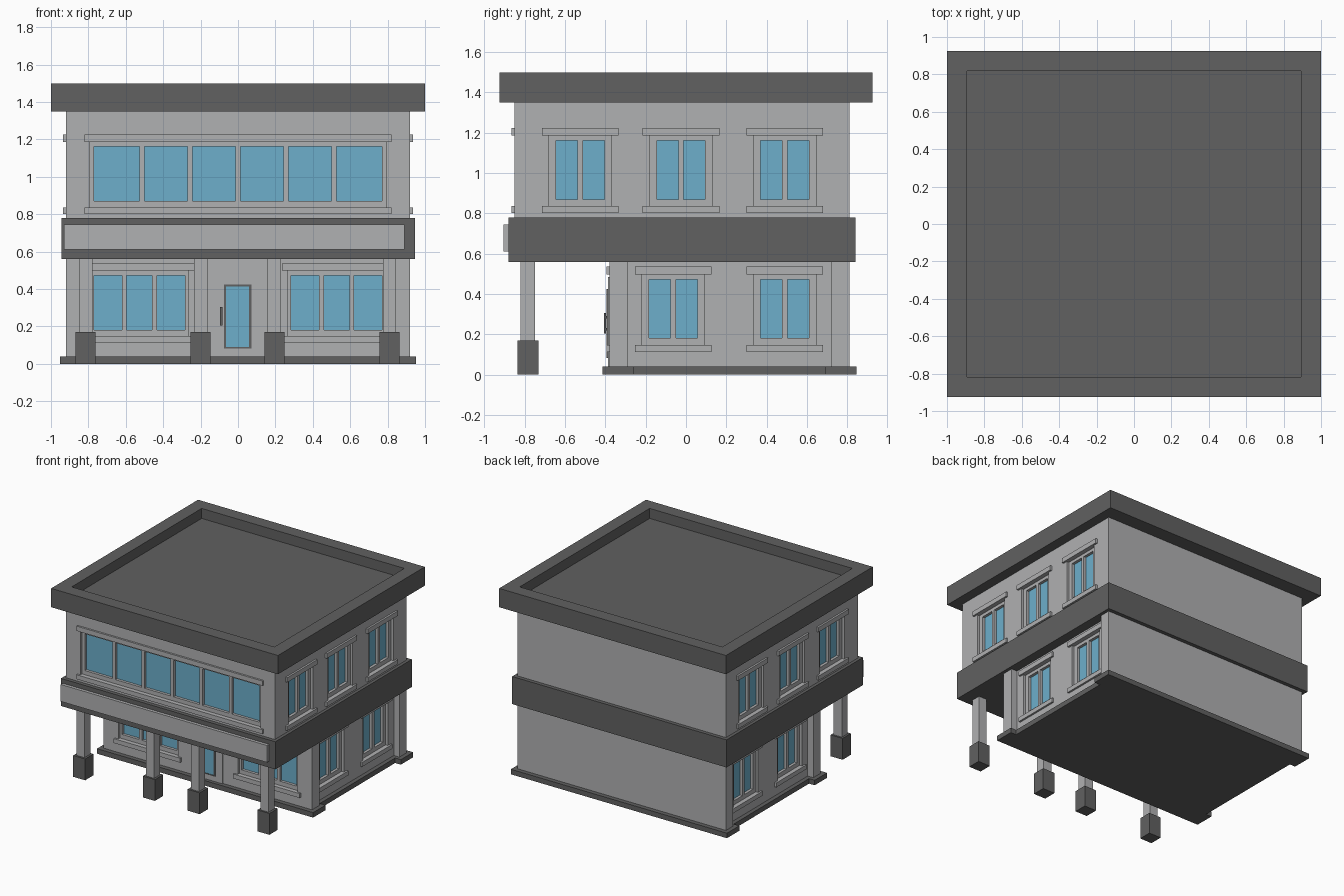
import bpy
import bmesh
from mathutils import Matrix, Vector

cube = bpy.data.objects.get("Cube")
if cube:
    bpy.data.objects.remove(cube, do_unlink=True)


def material(name, rgb):
    mat = bpy.data.materials.new(name)
    mat.use_nodes = True
    color = (*rgb, 1.0)
    mat.diffuse_color = color
    mat.node_tree.nodes["Principled BSDF"].inputs["Base Color"].default_value = color
    return mat


WALL = material("light_grey", (0.434, 0.438, 0.445))
DARK = material("dark_grey", (0.119, 0.119, 0.119))
GLASS = material("blue_glass", (0.153, 0.429, 0.597))


def finish(name, bm, mat):
    bmesh.ops.recalc_face_normals(bm, faces=bm.faces)
    mesh = bpy.data.meshes.new(name)
    bm.to_mesh(mesh)
    bm.free()
    mesh.materials.append(mat)
    obj = bpy.data.objects.new(name, mesh)
    bpy.context.collection.objects.link(obj)
    return obj


def add_box(bm, lo, hi):
    lo, hi = Vector(lo), Vector(hi)
    mat = Matrix.Translation((lo + hi) / 2) @ Matrix.Diagonal((*(hi - lo), 1))
    return bmesh.ops.create_cube(bm, size=1, matrix=mat)


def boxes(name, mat, *bounds):
    bm = bmesh.new()
    for lo, hi in bounds:
        add_box(bm, lo, hi)
    return finish(name, bm, mat)


def footprint(name, mat, x, recess, y, notch, z):
    """Extruded plan whose two sides step in between the corners."""
    half = [(x, y[0]), (x, notch[0]), (x - recess, notch[0]),
            (x - recess, notch[1]), (x, notch[1]), (x, y[1])]
    plan = half + [(-px, py) for px, py in reversed(half)]
    bm = bmesh.new()
    face = bm.faces.new([bm.verts.new((px, py, z[0])) for px, py in plan])
    ext = bmesh.ops.extrude_face_region(bm, geom=[face], use_keep_orig=True)
    verts = [v for v in ext["geom"] if isinstance(v, bmesh.types.BMVert)]
    bmesh.ops.translate(bm, verts=verts, vec=(0, 0, z[1] - z[0]))
    return finish(name, bm, mat)


def placed(face, plane, u, z, d):
    """Bounds of a box on a wall: u along it, z up, d inward from its plane."""
    if face == "front":
        return (u[0], plane + d[0], z[0]), (u[1], plane + d[1], z[1])
    s = 1 if face == "left" else -1
    xs = sorted((s * (plane - d[0]), s * (plane - d[1])))
    return (xs[0], u[0], z[0]), (xs[1], u[1], z[1])


def window(name, face, plane, centre, half, side, ledge, panes, sill, cutters):
    """Recessed window with frame, mullions, glass, lintel and sill."""
    left, right = centre - half, centre + half
    outer = (left - side, right + side)
    bottom, top = sill + 0.035, sill + 0.385
    glass_z = (bottom + 0.033, top - 0.025)
    depth = (0.02, 0.052)

    def part(u, z, d):
        return placed(face, plane, u, z, d)

    cutters.append(part(outer, (bottom, top), (-0.1, 0.05)))
    frame = [part(outer, (bottom, glass_z[0]), depth),
             part(outer, (glass_z[1], top), depth),
             part((outer[0], left), glass_z, depth),
             part((right, outer[1]), glass_z, depth)]
    for i in range(1, panes):
        u = left + 2 * half * i / panes
        frame.append(part((u - 0.013, u + 0.013), glass_z, depth))
    boxes(name + "_frame", WALL, *frame)
    boxes(name + "_glass", GLASS, part((left, right), glass_z, (0.042, 0.051)))
    span = (left - ledge, right + ledge)
    boxes(name + "_lintel_and_sill", WALL,
          part(span, (sill, bottom), (-0.015, 0.01)),
          part(span, (top, top + 0.038), (-0.015, 0.01)))


def cut(obj, bounds):
    cutter = boxes("window_cutter", WALL, *bounds)
    cutter.hide_render = True
    mod = obj.modifiers.new("openings", "BOOLEAN")
    mod.operation = "DIFFERENCE"
    mod.solver = "EXACT"
    mod.object = cutter
    bpy.context.view_layer.objects.active = obj
    bpy.ops.object.modifier_apply(modifier=mod.name)
    bpy.data.objects.remove(cutter, do_unlink=True)


# Ground floor, plinth and upper floor
lower = footprint("ground_floor_walls", WALL, 0.92, 0.05,
                  (-0.38, 0.81), (-0.29, 0.72), (0.03, 0.57))
footprint("plinth", DARK, 0.953, 0.05, (-0.415, 0.845), (-0.26, 0.69), (0, 0.04))
upper = boxes("upper_floor_walls", WALL, ((-0.92, -0.85, 0.77), (0.92, 0.81, 1.36)))

# Band between the floors with its blank sign panel
boxes("floor_band", DARK, ((-0.945, -0.88, 0.56), (0.945, 0.84, 0.78)))
boxes("sign_panel", WALL, ((-0.93, -0.905, 0.61), (0.89, -0.875, 0.745)))

# Flat roof with a sunken top
bm = bmesh.new()
add_box(bm, (-1, -0.925, 1.35), (1, 0.925, 1.5))
bm.normal_update()
top_face = max(bm.faces, key=lambda f: f.calc_center_median().z)
bmesh.ops.inset_region(bm, faces=[top_face], thickness=0.15)
sunk = bmesh.ops.extrude_discrete_faces(bm, faces=[top_face])["faces"][0]
bmesh.ops.translate(bm, verts=sunk.verts, vec=(0, 0, -0.08))
finish("roof", bm, DARK)

# Windows
upper_cuts, lower_cuts = [], []
window("upper_front_window", "front", -0.85, 0, 0.77, 0.025, 0.05, 6, 0.802, upper_cuts)
for side, c in (("right", -0.527), ("left", 0.527)):
    window(side + "_shop_window", "front", -0.38, c, 0.243, 0.02, 0.05, 3, 0.113, lower_cuts)
    for i, y in enumerate((-0.525, -0.025, 0.49)):
        window(f"{side}_upper_window_{i + 1}", side, 0.92, y, 0.12, 0.035, 0.07, 2,
               0.802, upper_cuts)
    for i, y in enumerate((-0.063, 0.49)):
        window(f"{side}_lower_window_{i + 1}", side, 0.87, y, 0.12, 0.035, 0.07, 2,
               0.113, lower_cuts)
cut(upper, upper_cuts)
cut(lower, lower_cuts)

# Door
boxes("door_surround", WALL, ((-0.14, -0.388, 0.04), (0.135, -0.37, 0.485)))
boxes("door_frame", DARK,
      ((-0.075, -0.394, 0.082), (-0.063, -0.38, 0.425)),
      ((0.06, -0.394, 0.082), (0.072, -0.38, 0.425)),
      ((-0.063, -0.394, 0.082), (0.06, -0.38, 0.09)),
      ((-0.063, -0.394, 0.413), (0.06, -0.38, 0.425)))
boxes("door_glass", GLASS, ((-0.063, -0.39, 0.09), (0.06, -0.382, 0.413)))
boxes("door_handle", DARK,
      ((-0.097, -0.407, 0.205), (-0.083, -0.398, 0.305)),
      ((-0.097, -0.4, 0.22), (-0.083, -0.38, 0.232)),
      ((-0.097, -0.4, 0.278), (-0.083, -0.38, 0.29)))

# Porch posts on dark footings
for i, x in enumerate((-0.815, -0.2, 0.195, 0.81)):
    boxes(f"porch_post_{i + 1}", WALL, ((x - 0.036, -0.822, 0.16), (x + 0.036, -0.748, 0.57)))
    boxes(f"post_footing_{i + 1}", DARK, ((x - 0.053, -0.837, 0), (x + 0.053, -0.733, 0.17)))
